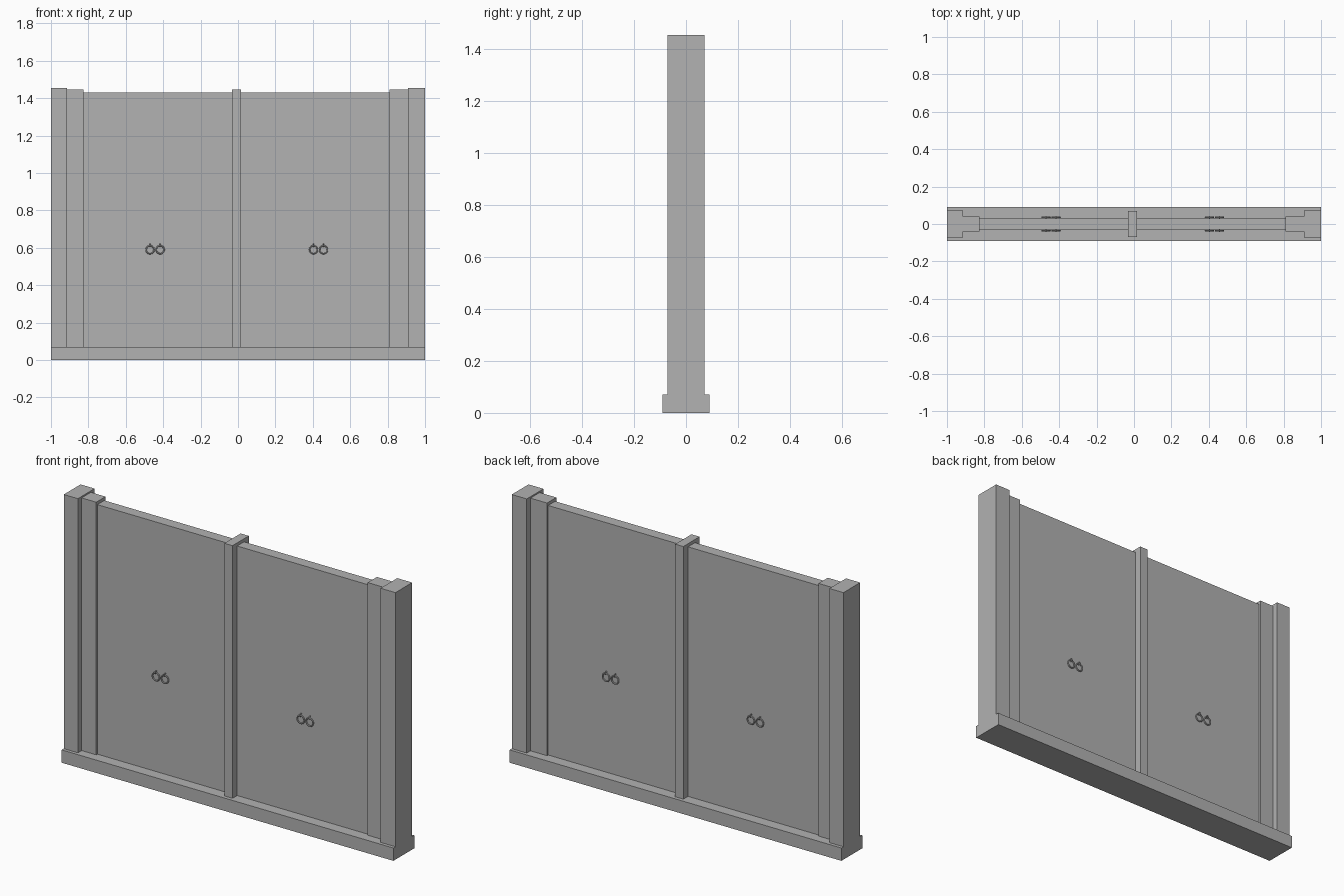
import bpy
from math import pi

cube = bpy.data.objects.get("Cube")
if cube:
    bpy.data.objects.remove(cube, do_unlink=True)

grey = bpy.data.materials.new("plain_grey")
grey.use_nodes = True
colour = (0.445, 0.445, 0.445, 1)
grey.diffuse_color = colour
grey.node_tree.nodes["Principled BSDF"].inputs["Base Color"].default_value = colour


def box(name, x0, x1, depth, z0, z1):
    """Box centred on y = 0, reaching depth to the front and back."""
    bpy.ops.mesh.primitive_cube_add(size=1, location=((x0 + x1) / 2, 0, (z0 + z1) / 2))
    ob = bpy.context.object
    ob.name = name
    ob.scale = (x1 - x0, depth * 2, z1 - z0)
    ob.data.materials.append(grey)


def finish(name):
    ob = bpy.context.object
    ob.name = name
    ob.data.materials.append(grey)
    bpy.ops.object.shade_smooth_by_angle()


def ring_handle(name, x, side):
    """Pull ring hanging from a small staple on one face of a door."""
    z = 0.59
    bpy.ops.mesh.primitive_torus_add(
        location=(x, side * 0.036, z), rotation=(pi / 2, 0, 0),
        major_segments=24, minor_segments=8, major_radius=0.021, minor_radius=0.004)
    finish(name + "_ring")
    bpy.ops.mesh.primitive_torus_add(
        location=(x, side * 0.034, z + 0.024), rotation=(0, pi / 2, 0),
        major_segments=12, minor_segments=6, major_radius=0.007, minor_radius=0.003)
    finish(name + "_staple")


# Base sill
base_top = 0.07
box("base_sill", -1, 1, 0.09, 0, base_top)

# Stepped posts at both ends
box("right_outer_post", -1, -0.915, 0.072, base_top, 1.455)
box("right_inner_post", -0.915, -0.827, 0.04, base_top, 1.447)
box("left_outer_post", 0.91, 1, 0.072, base_top, 1.455)
box("left_inner_post", 0.81, 0.91, 0.04, base_top, 1.447)

# Centre post and the door panels on either side
box("centre_post", -0.033, 0.016, 0.07, base_top, 1.447)
box("right_door", -0.827, -0.033, 0.03, base_top, 1.43)
box("left_door", 0.016, 0.81, 0.03, base_top, 1.43)

# Pairs of ring handles, front and back
for face, side in (("front", -1), ("back", 1)):
    for door, middle in (("right", -0.443), ("left", 0.43)):
        for hand, offset in (("a", -0.027), ("b", 0.027)):
            ring_handle(f"{face}_{door}_handle_{hand}", middle + offset, side)
